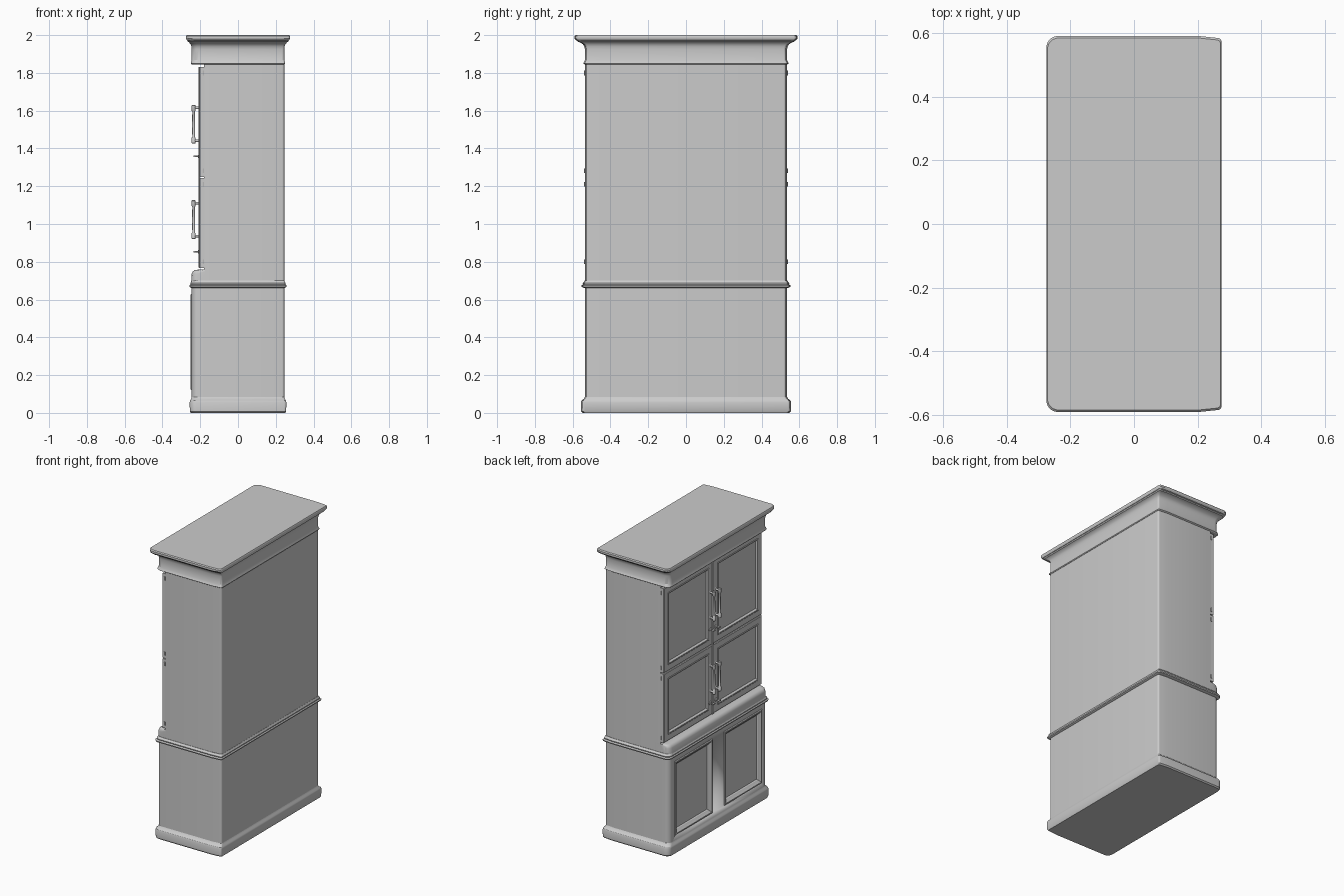
import bpy, bmesh, math
from mathutils import Vector, Matrix

if "Cube" in bpy.data.objects:
    bpy.data.objects.remove(bpy.data.objects["Cube"])


def finish(name, bm, angle=30):
    bmesh.ops.recalc_face_normals(bm, faces=bm.faces)
    me = bpy.data.meshes.new(name)
    bm.to_mesh(me)
    bm.free()
    ob = bpy.data.objects.new(name, me)
    bpy.context.collection.objects.link(ob)
    bpy.ops.object.select_all(action='DESELECT')
    ob.select_set(True)
    bpy.context.view_layer.objects.active = ob
    bpy.ops.object.shade_smooth_by_angle(angle=math.radians(angle))
    return ob


def skin(name, rings, angle=30):
    """Skin a stack of closed rings and cap both ends."""
    bm = bmesh.new()
    rows = [[bm.verts.new(p) for p in r] for r in rings]
    n = len(rows[0])
    for a, b in zip(rows, rows[1:]):
        for i in range(n):
            j = (i + 1) % n
            bm.faces.new((a[i], a[j], b[j], b[i]))
    bm.faces.new(rows[0])
    bm.faces.new(rows[-1])
    return finish(name, bm, angle)


def outline(x0, x1, hy, z, rf, rb=0.012):
    """Plan of the cabinet: rounded door-side corners, slightly tapered back."""
    pts = []
    corners = ((x1 - rb, hy - 0.006 - rb, rb, 0), (x0 + rf, hy - rf, rf, 90),
               (x0 + rf, -hy + rf, rf, 180), (x1 - rb, -hy + 0.006 + rb, rb, 270))
    for k, (cx, cy, r, start) in enumerate(corners):
        if k == 3:
            pts.append((x1 - 0.07, -hy, z))
        for i in range(7):
            a = math.radians(start + i * 15)
            pts.append((cx + r * math.cos(a), cy + r * math.sin(a), z))
        if k == 0:
            pts.append((x1 - 0.07, hy, z))
    return pts


def moulding(name, profile, x0=-0.245, x1=0.245, hy=0.535, rf=0.035, kx=1.0):
    """Sweep (offset, z) pairs round the plan."""
    return skin(name, [outline(x0 - o * kx, x1 + o * kx, hy + o, z, rf) for o, z in profile])


def panel(name, y0, y1, z0, z1, steps):
    """Nested rectangles (inset, x) facing -x."""
    return skin(name, [[(x, y0 + i, z0 + i), (x, y1 - i, z0 + i),
                        (x, y1 - i, z1 - i), (x, y0 + i, z1 - i)] for i, x in steps], 20)


def turned(name, base, axis, profile, seg=14):
    """Lathe of (radius, distance) along an axis."""
    rot = Vector((0, 0, 1)).rotation_difference(Vector(axis)).to_matrix()
    rings = [[Vector(base) + rot @ Vector((r * math.cos(2 * math.pi * i / seg),
                                           r * math.sin(2 * math.pi * i / seg), d))
              for i in range(seg)] for r, d in profile]
    return skin(name, rings, 40)


def box(name, x0, x1, y0, y1, z0, z1):
    bm = bmesh.new()
    bmesh.ops.create_cube(bm, size=1, matrix=Matrix.Translation(
        ((x0 + x1) / 2, (y0 + y1) / 2, (z0 + z1) / 2)) @ Matrix.Diagonal((x1 - x0, y1 - y0, z1 - z0, 1)))
    return finish(name, bm)


# Carcass and horizontal mouldings
moulding("plinth", [(0.012, 0), (0.02, 0.008), (0.022, 0.055), (0.018, 0.066), (0.006, 0.075), (0, 0.085)], kx=0.5)
lower = moulding("lower_body", [(0, 0.07), (0, 0.68)])
moulding("waist_moulding", [(0, 0.66), (0.018, 0.667), (0.02, 0.675), (0.01, 0.68), (0.012, 0.687),
                            (0.006, 0.694), (0.002, 0.70)], kx=0.6)
moulding("upper_body", [(0, 0.69), (0, 1.86)], x0=-0.18, rf=0.006)
moulding("cornice", [(0.002, 1.845), (0.009, 1.85), (0.006, 1.857), (0, 1.868), (0, 1.925), (0.003, 1.94),
                     (0.011, 1.952), (0.028, 1.962), (0.038, 1.965), (0.042, 1.971), (0.05, 1.974),
                     (0.056, 1.983), (0.056, 1.994), (0.05, 2.0)], kx=0.54)

# Ledge in front of the upper doors
prof = [(-0.17, 0.69), (-0.248, 0.69), (-0.246, 0.735), (-0.24, 0.749), (-0.228, 0.756), (-0.205, 0.759), (-0.17, 0.761)]
skin("ledge", [[(x + d, y, z) for x, z in prof] for y, d in
               ((-0.535, 0.03), (-0.53, 0.014), (-0.518, 0.004), (-0.50, 0),
                (0.50, 0), (0.518, 0.004), (0.53, 0.014), (0.535, 0.03))], 40)

for s, side in ((1, "left"), (-1, "right")):
    # Lower framed panels, let into the body
    y0, y1 = sorted((s * 0.065, s * 0.475))
    cutter = box("panel_cutter_" + side, -0.30, -0.222, y0 + 0.004, y1 - 0.004, 0.124, 0.626)
    cutter.hide_render = True
    cutter.hide_set(True)
    mod = lower.modifiers.new("recess_" + side, 'BOOLEAN')
    mod.object = cutter
    mod.solver = 'EXACT'
    panel("lower_panel_" + side, y0, y1, 0.12, 0.63,
          [(0, -0.215), (0, -0.246), (0.004, -0.251), (0.012, -0.251), (0.018, -0.245),
           (0.03, -0.236), (0.034, -0.228)])

    for z0, z1, row in ((0.768, 1.243, "lower"), (1.249, 1.832, "upper")):
        tag = row + "_" + side
        # Upper section doors
        y0, y1 = sorted((s * 0.004, s * 0.534))
        panel("door_" + tag, y0, y1, z0, z1,
              [(0, -0.175), (0, -0.202), (0.004, -0.206), (0.042, -0.206), (0.046, -0.209),
               (0.052, -0.208), (0.06, -0.196)])
        # Bar handle on two posts
        y = s * 0.03
        h = 0.92 if row == "lower" else 1.425
        turned("handle_bar_" + tag, (-0.235, y, h), (0, 0, 1),
               [(0.007, 0), (0.011, 0.004), (0.011, 0.03), (0.007, 0.036), (0.008, 0.1),
                (0.007, 0.17), (0.011, 0.176), (0.011, 0.202), (0.007, 0.206)])
        for k, d in (("low", 0.016), ("high", 0.19)):
            turned("handle_post_%s_%s" % (k, tag), (-0.203, y, h + d), (-1, 0, 0),
                   [(0.014, 0), (0.014, 0.003), (0.007, 0.006), (0.007, 0.032)])
        # Key under the handle
        kz = h - 0.067
        turned("key_plate_" + tag, (-0.204, y, kz), (-1, 0, 0),
               [(0.013, 0), (0.012, 0.005), (0.004, 0.008), (0.004, 0.022)])
        box("key_bow_" + tag, -0.236, -0.222, y - 0.012, y + 0.012, kz - 0.004, kz + 0.004)
        # Barrel hinges on the outer edge
        for k, hz in (("low", z0 + 0.02), ("high", z1 - 0.045)):
            turned("hinge_%s_%s" % (k, tag), (-0.184, s * 0.534, hz), (0, 0, 1),
                   [(0.005, 0), (0.005, 0.025)], 10)

# Cover strip where the doors meet
panel("door_cover_strip", -0.01, 0.01, 0.768, 1.832, [(0, -0.2), (0, -0.207), (0.003, -0.21)])
